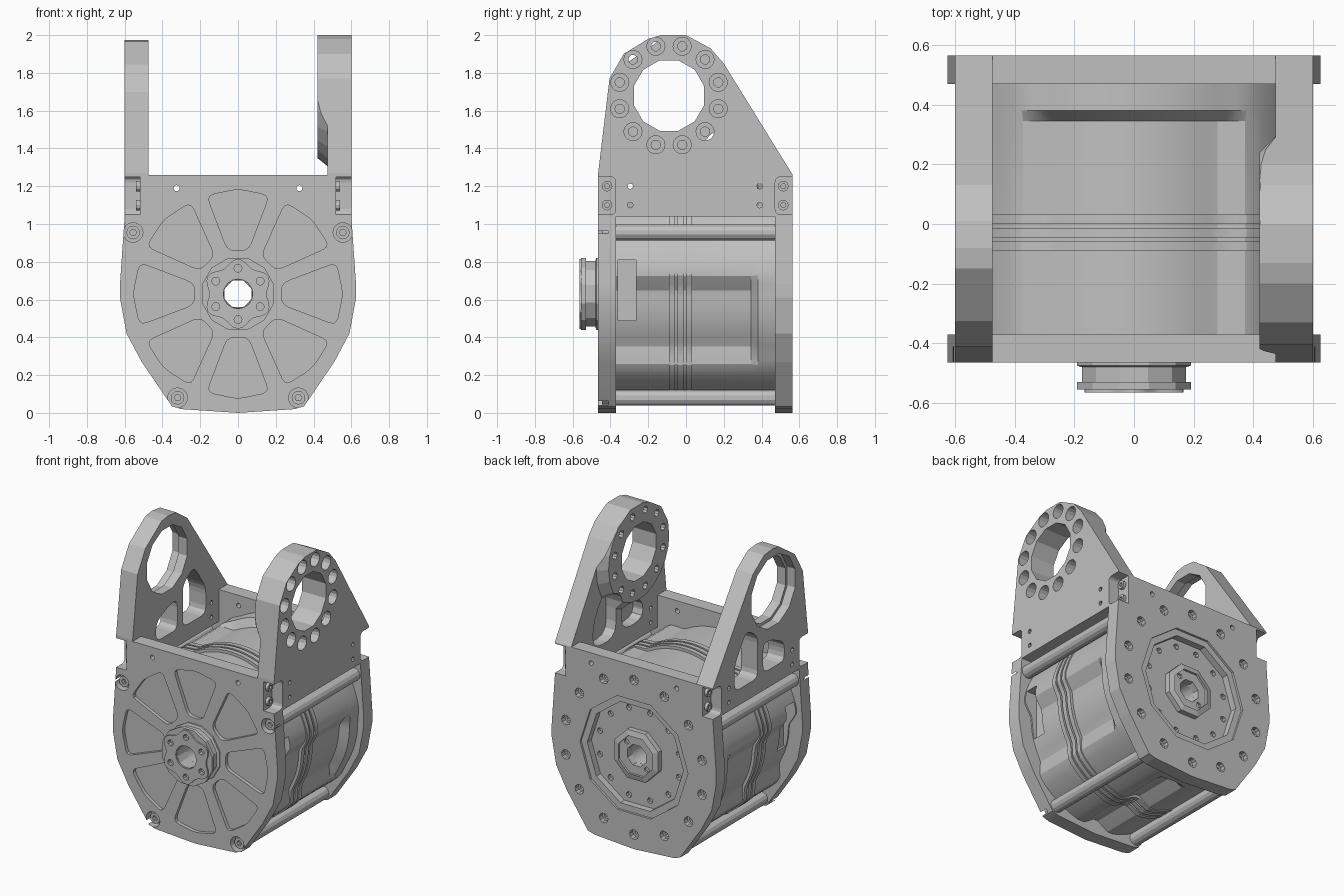
import bpy, bmesh
from math import sin, cos, pi, radians

if "Cube" in bpy.data.objects:
    bpy.data.objects.remove(bpy.data.objects["Cube"])

grey = bpy.data.materials.new("metal_grey")
grey.use_nodes = True
COLOUR = (0.53, 0.53, 0.53, 1)
grey.diffuse_color = COLOUR
grey.node_tree.nodes["Principled BSDF"].inputs["Base Color"].default_value = COLOUR

CZ = 0.63                 # height of the main axis
ARM_Y, ARM_Z = -0.09, 1.68   # centre of the arm hole
FRONT, BACK = (-0.465, -0.37), (0.47, 0.565)


def ngon(u, v, r, n=12, turn=0.0):
    return [(u + r * cos(turn + 2 * pi * i / n), v + r * sin(turn + 2 * pi * i / n))
            for i in range(n)]


def ring(u, v, radius, count, r, n=10, turn=0.0):
    return [ngon(cu, cv, r, n) for cu, cv in ngon(u, v, radius, count, turn)]


def box(u0, u1, v0, v1):
    return [(u0, v0), (u1, v0), (u1, v1), (u0, v1)]


def rounded(pts, r):
    """Replace each corner with a short curve."""
    out = []
    for i, (x, y) in enumerate(pts):
        ends = []
        for px, py in (pts[i - 1], pts[(i + 1) % len(pts)]):
            d = ((px - x) ** 2 + (py - y) ** 2) ** 0.5
            k = min(r / d, 0.45)
            ends.append((x + (px - x) * k, y + (py - y) * k))
        (ax, ay), (bx, by) = ends
        for t in (0, 0.33, 0.67, 1):
            p, q, s = (1 - t) ** 2, 2 * t * (1 - t), t * t
            out.append((p * ax + q * x + s * bx, p * ay + q * y + s * by))
    return out


def finish(bm, name):
    bmesh.ops.recalc_face_normals(bm, faces=bm.faces)
    mesh = bpy.data.meshes.new(name)
    bm.to_mesh(mesh)
    bm.free()
    mesh.materials.append(grey)
    ob = bpy.data.objects.new(name, mesh)
    bpy.context.collection.objects.link(ob)
    return ob


def prisms(name, axis, a, b, shapes, ends=None):
    """Extrude outlines along x or y from a to b; ends gives other far outlines."""
    bm = bmesh.new()

    def place(p, t):
        return bm.verts.new((t, p[0], p[1]) if axis == "x" else (p[0], t, p[1]))
    for s, e in zip(shapes, ends or shapes):
        lo, hi = [place(p, a) for p in s], [place(p, b) for p in e]
        bm.faces.new(lo)
        bm.faces.new(hi)
        for i in range(len(s)):
            bm.faces.new((lo[i - 1], lo[i], hi[i], hi[i - 1]))
    return finish(bm, name)


def ear(angle):
    """1 near the four tie rods, easing to 0 in the valleys between them."""
    gap = min(abs((angle - radians(a) + pi) % (2 * pi) - pi) for a in (30, 150, 240, 300))
    t = min(max((radians(30) - gap) / radians(12), 0), 1)
    return t * t * (3 - 2 * t)


def lathe(name, profile, n):
    """Revolve closed (radius, y) rows; a third value is the radius at the ears."""
    bm = bmesh.new()
    rows = []
    for row in profile:
        r, y, top = (*row, row[0])[:3]
        angles = [pi / n + 2 * pi * i / n for i in range(n)]
        radii = [r + (top - r) * ear(a) for a in angles]
        rows.append([bm.verts.new((q * cos(a), y, CZ + q * sin(a))) for q, a in zip(radii, angles)])
    for j in range(len(rows)):
        for i in range(n):
            bm.faces.new((rows[j - 1][i - 1], rows[j - 1][i], rows[j][i], rows[j][i - 1]))
    return finish(bm, name)


def combine(ob, other, operation="DIFFERENCE"):
    mod = ob.modifiers.new("join", "BOOLEAN")
    mod.operation, mod.object, mod.solver = operation, other, "EXACT"
    bpy.context.view_layer.update()
    graph = bpy.context.evaluated_depsgraph_get()
    mesh = bpy.data.meshes.new_from_object(ob.evaluated_get(graph))
    ob.modifiers.clear()
    ob.data = mesh
    bpy.data.objects.remove(other)


def cut(ob, axis, a, b, shapes):
    combine(ob, prisms("cutter", axis, a, b, shapes))


# End plates
half = [(0.3, 0.02), (0.35, 0.035), (0.51, 0.27), (0.59, 0.42), (0.625, 0.61),
        (0.625, 0.68), (0.6, 1.04), (0.475, 1.04), (0.475, 1.26)]
outline = [(0, 0)] + half + [(-x, z) for x, z in reversed(half)]
front_plate = prisms("front_plate", "y", *FRONT, [outline])
back_plate = prisms("back_plate", "y", *BACK, [outline])
corners = [(s * x, z) for s in (-1, 1) for x, z in ((0.555, 0.955), (0.32, 0.08))]
for plate, (a, b) in ((front_plate, FRONT), (back_plate, BACK)):
    cut(plate, "y", a - 0.1, b + 0.1,
        [ngon(0, CZ, 0.076, 16)] + [ngon(s * 0.325, 1.19, 0.016) for s in (-1, 1)])

# Front plate: wedge pockets and corner bolt recesses
wedge = rounded([(0.23, -0.055), (0.52, -0.165), (0.555, 0), (0.52, 0.165), (0.23, 0.055)], 0.04)
wedges = []
for k in range(8):
    c, s = cos(k * pi / 4), sin(k * pi / 4)
    wedges.append([(c * u - s * v, CZ + s * u + c * v) for u, v in wedge])
cut(front_plate, "y", -0.6, FRONT[0] + 0.025, wedges)
cut(front_plate, "y", -0.6, -0.41, [ngon(x, z, 0.052, 16) for x, z in corners])
bolts = prisms("corner_bolts", "y", -0.445, -0.4, [ngon(x, z, 0.036) for x, z in corners])
cut(bolts, "y", -0.5, -0.42, [ngon(x, z, 0.018, 6) for x, z in corners])

# Back plate: stepped round recess, bolt circles and centre boss
cut(back_plate, "y", 0.55, 0.6, [ngon(0, CZ, 0.41, 10)])
cut(back_plate, "y", 0.505, 0.6, [ngon(0, CZ, 0.365, 10)])
cut(back_plate, "y", 0.48, 0.6, ring(0, CZ, 0.31, 12, 0.02, 8, pi / 12))
cut(back_plate, "y", 0.53, 0.6, ring(0, CZ, 0.53, 14, 0.033, 10, pi / 2))
cut(back_plate, "y", 0.49, 0.54, ring(0, CZ, 0.53, 14, 0.018, 8, pi / 2))
boss = lathe("back_boss", [(0.076, 0.49), (0.18, 0.49), (0.18, 0.54), (0.14, 0.55),
                           (0.14, 0.535), (0.076, 0.535)], 8)
cut(boss, "y", 0.52, 0.6, ring(0, CZ, 0.108, 2, 0.018, 8, pi / 4))

# Motor body: ears around the rods, three ribs, valleys flaring out at the rear
profile = [(0.076, -0.38), (0.525, -0.38, 0.595)]
for y in (-0.09, -0.045, 0.0):
    profile += [(0.525, y, 0.595), (0.545, y, 0.602),
                (0.545, y + 0.032, 0.602), (0.525, y + 0.032, 0.595)]
profile += [(0.525, 0.345, 0.595), (0.58, 0.38, 0.597), (0.58, 0.48, 0.597), (0.076, 0.48)]
body = lathe("motor_body", profile, 96)
for s in (-1, 1):
    cut(body, "x", s * 0.49, s * 0.7, [box(-0.36, -0.265, 0.49, 0.81)])

# Tie rods between the plates
prisms("tie_rods", "y", -0.38, 0.48, [ngon(x, z, 0.043, 12, pi / 12) for x, z in corners])

# Front hub: neck, flange and lobed face with bolt holes
hub = lathe("front_hub", [(0.076, -0.555), (0.197, -0.555), (0.197, -0.53), (0.18, -0.53),
                          (0.18, -0.48), (0.197, -0.475), (0.197, -0.45), (0.076, -0.45)], 12)
lobes = [(r * cos(t), CZ + r * sin(t)) for t, r in
         ((2 * pi * i / 48, 0.168 - 0.017 * cos(12 * pi * i / 48)) for i in range(48))]
face = prisms("hub_face", "y", -0.565, -0.55, [lobes])
cut(face, "y", -0.6, -0.5, [ngon(0, CZ, 0.078, 16)])
for part in (hub, face):
    cut(part, "y", -0.6, -0.535, ring(0, CZ, 0.136, 6, 0.021, 10, pi / 2))

# Side arms
foot_front, foot_back = [(-0.465, 1.04), (-0.465, 1.27)], [(0.565, 1.26), (0.565, 1.04)]
left_outline = foot_front + [(-0.405, 1.77), (-0.33, 1.9), (-0.2, 1.98), (-0.13, 2.0),
                             (0, 2.0), (0.13, 1.93), (0.2, 1.85)] + foot_back
right_outline = foot_front + [(-0.41, 1.7), (-0.325, 1.845), (-0.15, 1.965), (-0.08, 1.975),
                              (0.01, 1.965), (0.13, 1.88)] + foot_back
windows = [[(-0.21, 1.16), (0.02, 1.16), (0.02, 1.36), (-0.06, 1.36), (-0.21, 1.29)],
           [(0.08, 1.15), (0.33, 1.15), (0.33, 1.33), (0.2, 1.52), (0.08, 1.44)]]
left_arm = prisms("left_arm", "x", 0.475, 0.6, [left_outline])
right_arm = prisms("right_arm", "x", -0.6, -0.475, [right_outline])

# Left arm: thick ring, main hole, counterbored bolt circle, blind pockets
thick = prisms("thick_ring", "x", 0.42, 0.49, [ngon(ARM_Y, ARM_Z, 0.33, 24)],
               [ngon(ARM_Y, ARM_Z, 0.4, 24)])
combine(thick, prisms("trim", "x", 0.3, 0.7, [left_outline]), "INTERSECT")
combine(left_arm, thick, "UNION")
cut(left_arm, "x", 0.4, 0.55, [rounded(w, 0.1) for w in windows])
cut(left_arm, "x", 0.3, 0.7, [ngon(ARM_Y, ARM_Z, 0.193, 12, pi / 12)])
cut(left_arm, "x", 0.47, 0.7, ring(ARM_Y, ARM_Z, 0.27, 12, 0.048, 14, pi / 12))
cut(left_arm, "x", 0.3, 0.5, ring(ARM_Y, ARM_Z, 0.27, 12, 0.025, 10, pi / 12))

# Right arm: larger stepped hole and open windows
cut(right_arm, "x", -0.7, -0.4, [rounded(w, 0.05) for w in windows]
    + [ngon(ARM_Y, ARM_Z, 0.225, 12, pi / 12)])
cut(right_arm, "x", -0.7, -0.54, [ngon(ARM_Y, ARM_Z, 0.245, 12, pi / 12)])

# Corner pockets, pocket bolts and pin holes on both arms
for side, s, arm in (("left", 1, left_arm), ("right", -1, right_arm)):
    pockets = [rounded(box(-0.55, -0.372, 1.05, 1.25), 0.03),
               rounded(box(0.472, 0.65, 1.05, 1.25), 0.03)]
    cut(arm, "x", s * 0.52, s * 0.7, pockets)
    cut(arm, "x", s * 0.4, s * 0.7, [ngon(y, z, 0.015, 8) for y in (-0.295, 0.39) for z in (1.1, 1.2)])
    spots = [(y, z) for y in (-0.418, 0.515) for z in (1.1, 1.2)]
    heads = prisms(side + "_pocket_bolts", "x", s * 0.51, s * 0.54, [ngon(y, z, 0.028) for y, z in spots])
    cut(heads, "x", s * 0.528, s * 0.6, [ngon(y, z, 0.014, 6) for y, z in spots])

# Smooth only the gentle curves
bpy.ops.object.select_all(action="DESELECT")
for ob in (body, front_plate, face):
    ob.select_set(True)
bpy.context.view_layer.objects.active = body
bpy.ops.object.shade_smooth_by_angle(angle=radians(25))
